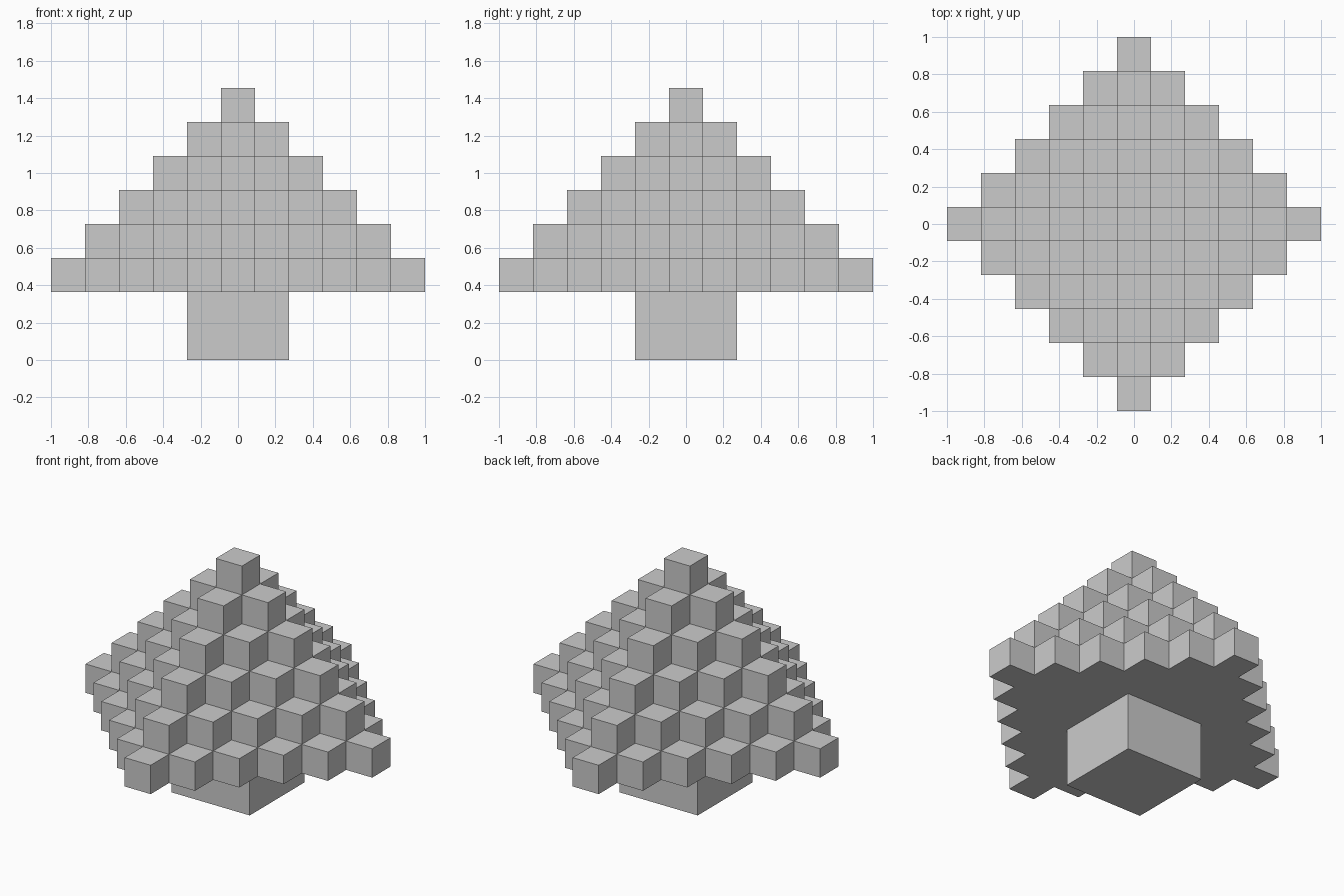
import bpy
import bmesh
from mathutils import Vector

if "Cube" in bpy.data.objects:
    bpy.data.objects.remove(bpy.data.objects["Cube"], do_unlink=True)

RADIUS = 5                      # blocks from the centre to a tip of the lowest tier
UNIT = 2 / (2 * RADIUS + 1)     # block edge length
TRUNK_HEIGHT = 2                # in blocks
TRUNK_WIDTH = 3

grey = bpy.data.materials.new("plain grey")
grey.use_nodes = True
colour = (0.6, 0.6, 0.6, 1)
grey.diffuse_color = colour
grey.node_tree.nodes["Principled BSDF"].inputs["Base Color"].default_value = colour


def add_object(name, bm):
    bmesh.ops.remove_doubles(bm, verts=bm.verts, dist=UNIT / 100)
    mesh = bpy.data.meshes.new(name)
    bm.to_mesh(mesh)
    bm.free()
    mesh.materials.append(grey)
    bpy.context.collection.objects.link(bpy.data.objects.new(name, mesh))


def add_block_face(bm, centre, axis, sign):
    """One square side of a unit block, wound to face outwards."""
    normal, u, v = Vector(), Vector(), Vector()
    normal[axis] = sign / 2
    u[(axis + 1) % 3] = sign / 2
    v[(axis + 2) % 3] = 1 / 2
    corners = (-u - v, u - v, u + v, v - u)
    bm.faces.new([bm.verts.new((centre + normal + c) * UNIT) for c in corners])


# Stepped foliage: diamond tiers of blocks, each one block smaller than the last
span = range(-RADIUS, RADIUS + 1)
cells = {(x, y, z) for x in span for y in span for z in range(RADIUS + 1)
         if abs(x) + abs(y) + z <= RADIUS}
bm = bmesh.new()
for cell in sorted(cells):
    centre = Vector(cell) + Vector((0, 0, TRUNK_HEIGHT + 1 / 2))
    for axis in range(3):
        for sign in (-1, 1):
            neighbour = list(cell)
            neighbour[axis] += sign
            if tuple(neighbour) not in cells:
                add_block_face(bm, centre, axis, sign)
add_object("stepped_foliage", bm)

# Square trunk
bm = bmesh.new()
bmesh.ops.create_cube(bm, size=UNIT)
bmesh.ops.scale(bm, vec=(TRUNK_WIDTH, TRUNK_WIDTH, TRUNK_HEIGHT), verts=bm.verts)
bmesh.ops.translate(bm, vec=(0, 0, TRUNK_HEIGHT * UNIT / 2), verts=bm.verts)
add_object("trunk", bm)
